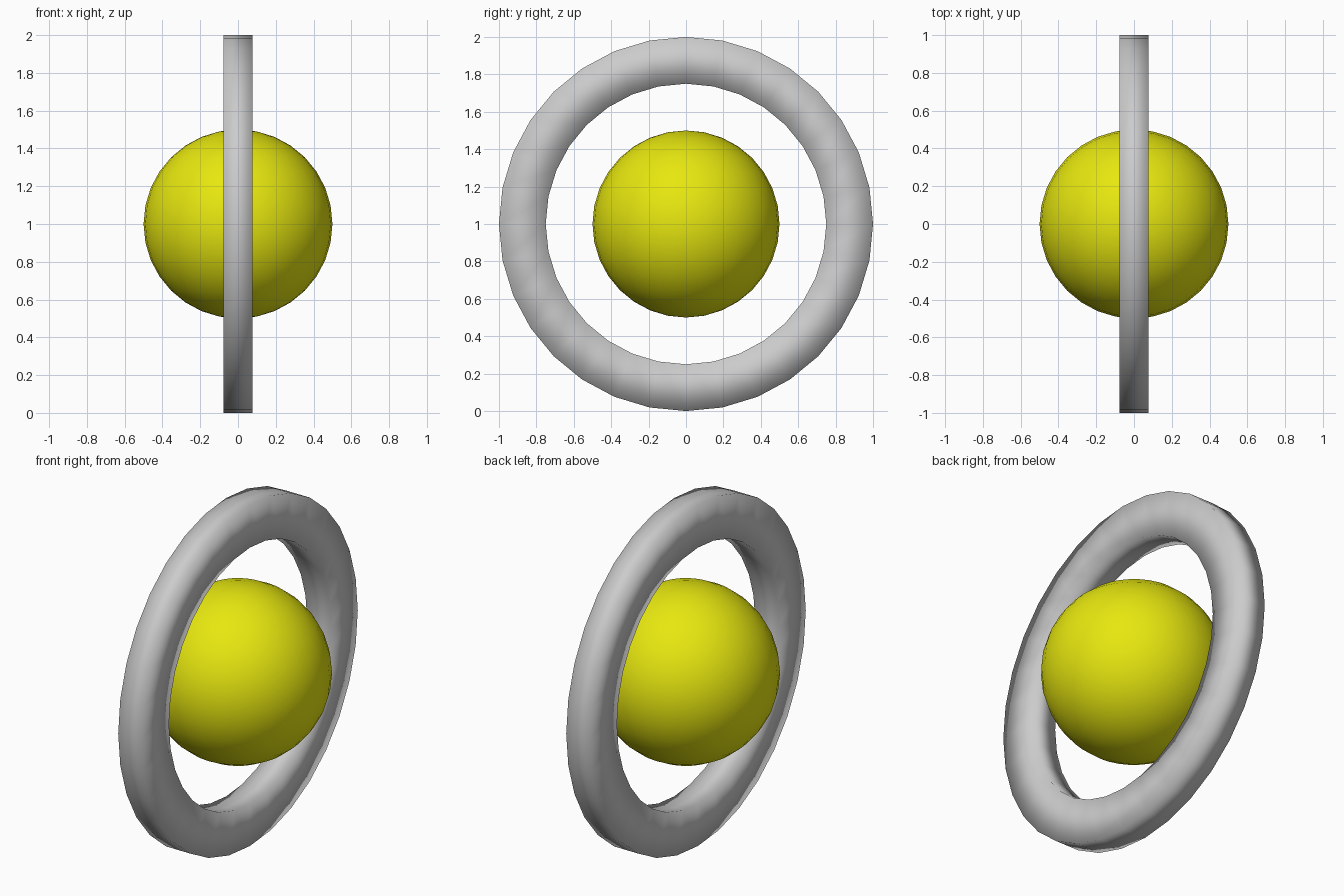
import bpy, bmesh
from math import sin, cos, tau

if "Cube" in bpy.data.objects:
    bpy.data.objects.remove(bpy.data.objects["Cube"])


def add_object(name, bm):
    for f in bm.faces:
        f.smooth = True
    mesh = bpy.data.meshes.new(name)
    bm.to_mesh(mesh)
    bm.free()
    obj = bpy.data.objects.new(name, mesh)
    obj.location = (0, 0, 1)
    bpy.context.collection.objects.link(obj)
    return obj


# Central globe
bm = bmesh.new()
bmesh.ops.create_uvsphere(bm, u_segments=32, v_segments=16, radius=0.5)
globe = add_object("globe", bm)
yellow = bpy.data.materials.new("yellow")
yellow.diffuse_color = (0.8, 0.8, 0.005, 1)
yellow.use_nodes = True
yellow.node_tree.nodes["Principled BSDF"].inputs["Base Color"].default_value = yellow.diffuse_color
globe.data.materials.append(yellow)

# Upright ring: rectangular profile (x, radius) swept in 32 steps about x
SIDES = 32
HALF = 0.077
profile = [(-HALF, 0.75), (HALF, 0.75), (HALF, 1.0), (-HALF, 1.0)]
bm = bmesh.new()
loops = []
for i in range(SIDES):
    a = tau * i / SIDES
    loops.append([bm.verts.new((x, r * cos(a), r * sin(a))) for x, r in profile])
for i in range(SIDES):
    p, q = loops[i], loops[(i + 1) % SIDES]
    for j in range(4):
        k = (j + 1) % 4
        bm.faces.new((p[j], p[k], q[k], q[j]))
bmesh.ops.recalc_face_normals(bm, faces=bm.faces)
add_object("outer_ring", bm)
